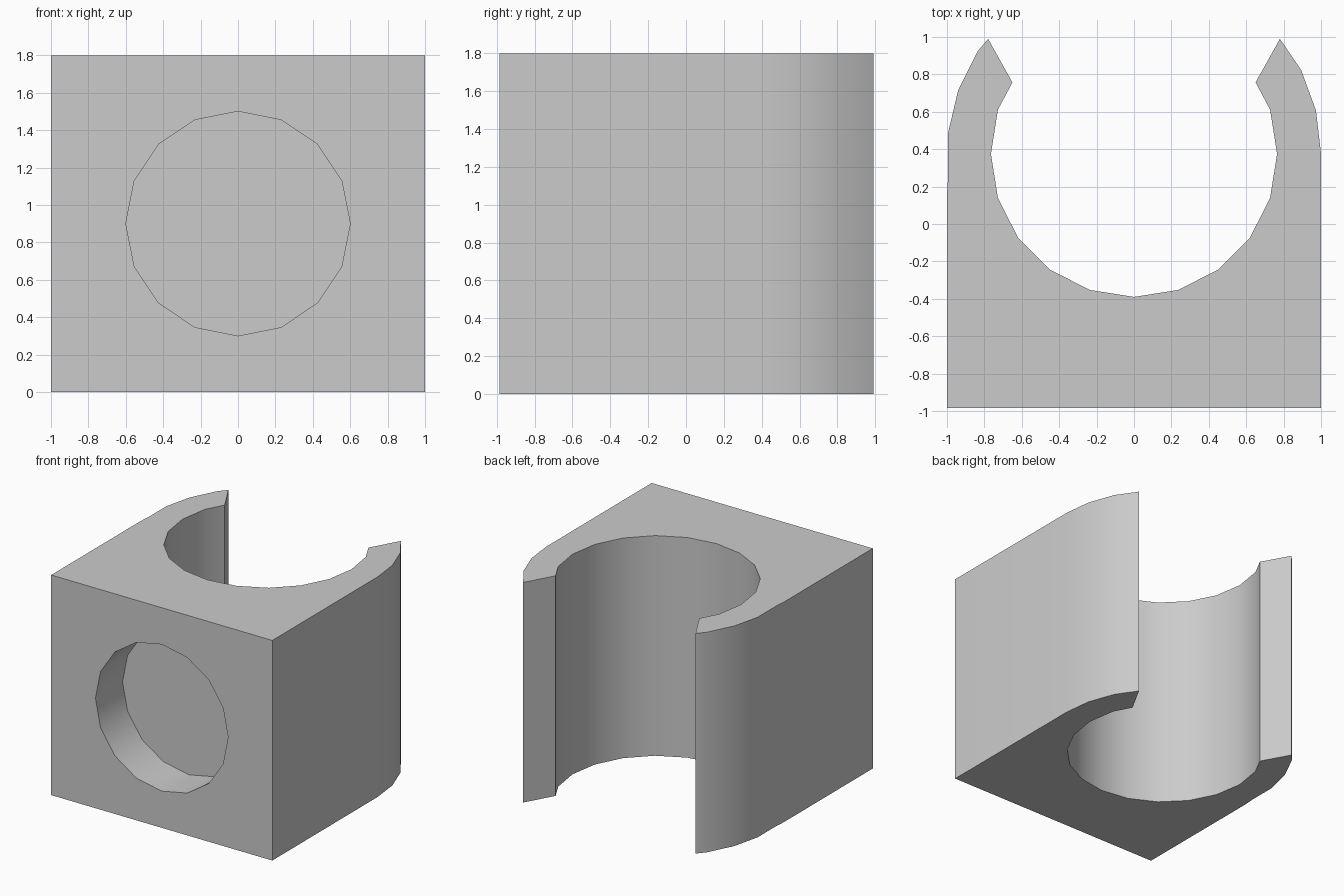
import bpy
import bmesh
from math import sin, cos, pi, radians
from mathutils import Matrix

cube = bpy.data.objects.get("Cube")
if cube:
    bpy.data.objects.remove(cube)

HEIGHT = 1.8
FRONT = -0.985
AXIS_Y = 0.375          # centre of the round clip
INNER, OUTER = 0.765, 1.0

grey = bpy.data.materials.new("light_grey")
grey.use_nodes = True
colour = (0.6, 0.6, 0.6, 1)
grey.diffuse_color = colour
grey.node_tree.nodes["Principled BSDF"].inputs["Base Color"].default_value = colour


def arc(radius, sides, first, last):
    """Corners of a regular polygon around the clip axis, by index."""
    step = 1 if last >= first else -1
    return [(radius * cos(2 * pi * i / sides), AXIS_Y + radius * sin(2 * pi * i / sides))
            for i in range(first, last + step, step)]


def mesh_object(name, bm):
    bmesh.ops.recalc_face_normals(bm, faces=bm.faces)
    mesh = bpy.data.meshes.new(name)
    bm.to_mesh(mesh)
    bm.free()
    mesh.materials.append(grey)
    obj = bpy.data.objects.new(name, mesh)
    bpy.context.collection.objects.link(obj)
    return obj


# Clip block: square front, round outer jaws, open round channel
outline = [(-1, FRONT), (1, FRONT)]
outline += arc(OUTER, 27, 0, 2)
outline += [(0.78, 0.99), (0.65, 0.757)]
outline += arc(INNER, 20, 1, -11)
outline += [(-0.65, 0.757), (-0.78, 0.99)]
outline += arc(OUTER, 27, 11, 14)
outline += [(-1, 0.16)]

bm = bmesh.new()
base = bm.faces.new([bm.verts.new((x, y, 0)) for x, y in outline])
grown = bmesh.ops.extrude_face_region(bm, geom=[base], use_keep_orig=True)
top = [v for v in grown["geom"] if isinstance(v, bmesh.types.BMVert)]
bmesh.ops.translate(bm, verts=top, vec=(0, 0, HEIGHT))
clip = mesh_object("clip_block", bm)

# Blind round recess in the front
bm = bmesh.new()
bmesh.ops.create_cone(
    bm, cap_ends=True, segments=16, radius1=0.6, radius2=0.6, depth=0.7,
    matrix=Matrix.Translation((0, FRONT, HEIGHT / 2)) @ Matrix.Rotation(radians(90), 4, "X"))
cutter = mesh_object("recess_cutter", bm)
cutter.hide_render = True

cut = clip.modifiers.new("recess", "BOOLEAN")
cut.operation = "DIFFERENCE"
cut.solver = "EXACT"
cut.object = cutter

bpy.ops.object.select_all(action="DESELECT")
clip.select_set(True)
bpy.context.view_layer.objects.active = clip
bpy.ops.object.modifier_apply(modifier=cut.name)
bpy.data.objects.remove(cutter)
bpy.ops.object.shade_smooth_by_angle(angle=radians(30))
